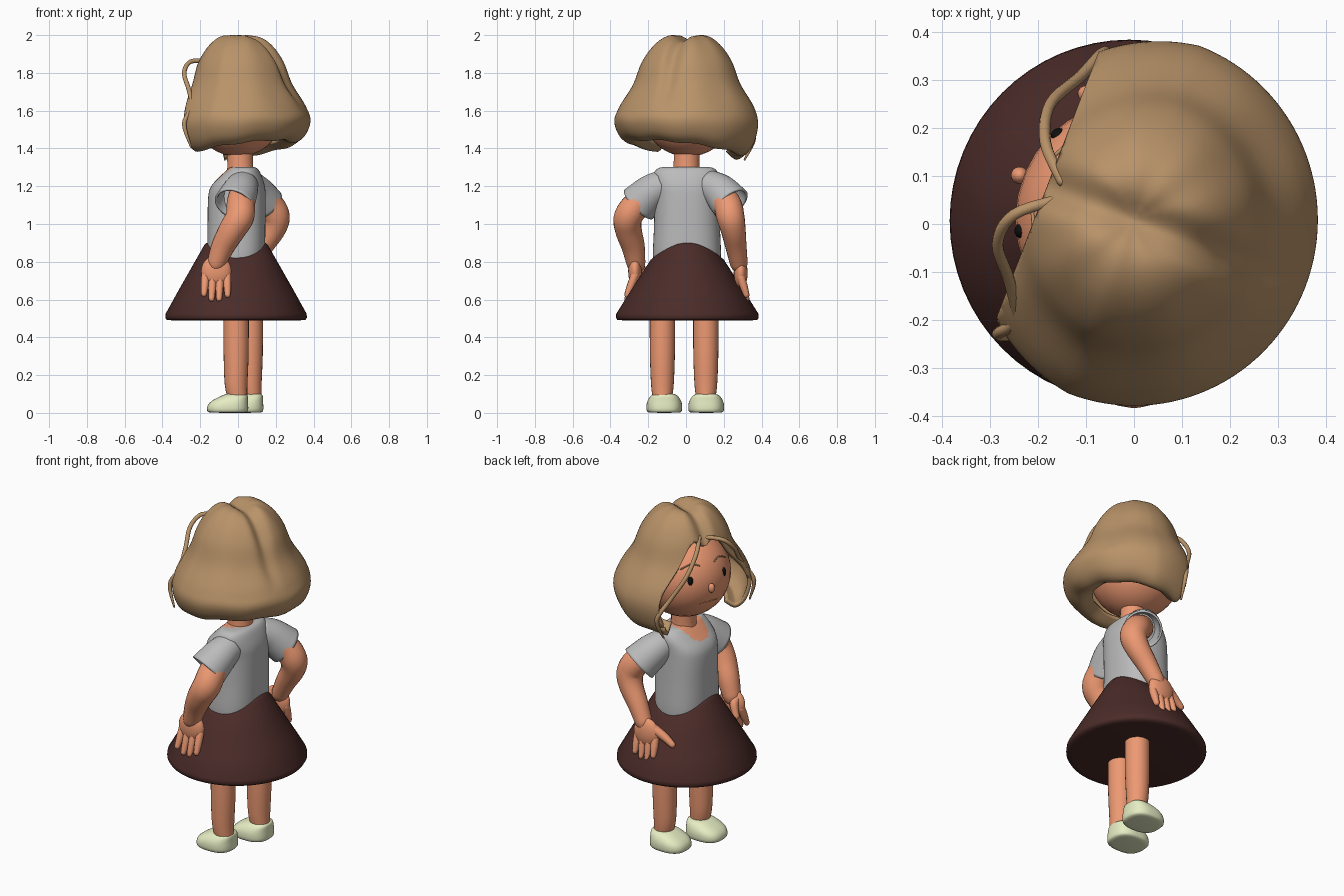
import bpy, bmesh, math
from mathutils import Vector, Matrix

if "Cube" in bpy.data.objects:
    bpy.data.objects.remove(bpy.data.objects["Cube"])

def mat(name, c):
    m = bpy.data.materials.new(name)
    m.diffuse_color = (*c, 1)
    m.use_nodes = True
    m.node_tree.nodes["Principled BSDF"].inputs["Base Color"].default_value = m.diffuse_color
    return m

SKIN = mat("skin", (.85, .32, .17))
HAIR = mat("hair", (.48, .29, .14))
SKIRT = mat("skirt", (.07, .025, .022))
SHOE = mat("shoe", (.8, .85, .55))
BLACK = mat("black", (.005, .005, .005))
GREY = mat("grey", (.5, .5, .5))

def finish(name, bm, material=None, subsurf=0, thick=0):
    bmesh.ops.recalc_face_normals(bm, faces=bm.faces)
    for f in bm.faces:
        f.smooth = True
    me = bpy.data.meshes.new(name)
    bm.to_mesh(me)
    bm.free()
    ob = bpy.data.objects.new(name, me)
    bpy.context.collection.objects.link(ob)
    if material:
        me.materials.append(material)
    if thick:
        s = ob.modifiers.new("thickness", 'SOLIDIFY')
        s.thickness, s.offset = thick, -1
    if subsurf:
        ob.modifiers.new("smooth", 'SUBSURF').levels = subsurf
        ob.modifiers["smooth"].render_levels = subsurf
    return ob

def smooth_path(pts, n):
    """Catmull-Rom samples through tuples."""
    p = [pts[0]] + list(pts) + [pts[-1]]
    out = []
    for i in range(1, len(p) - 2):
        for k in range(n):
            t = k / n
            out.append(tuple(.5 * (2*b + (c-a)*t + (2*a-5*b+4*c-d)*t*t + (3*b-a-3*c+d)*t**3)
                             for a, b, c, d in zip(*p[i-1:i+3])))
    return out + [tuple(pts[-1])]

def bridge(bm, rings, caps=True):
    for a, b in zip(rings, rings[1:]):
        for i in range(len(a)):
            j = (i + 1) % len(a)
            bm.faces.new((a[i], a[j], b[j], b[i]))
    if caps:
        bm.faces.new(rings[0])
        bm.faces.new(rings[-1])

def tube(bm, pts, seg=16, caps=True, n=5):
    """Round tube through (x, y, z, radius) points with rounded ends."""
    s = [(Vector(q[:3]), q[3]) for q in smooth_path(pts, n)]
    if caps:
        for idx, nb in ((0, 1), (-1, -2)):
            (p, r), d = s[idx], (s[idx][0] - s[nb][0]).normalized()
            ext = [(p + d*r*.55, r*.83), (p + d*r*.9, r*.45)]
            s = ext[::-1] + s if idx == 0 else s + ext
    rings, q, prev = [], None, None
    for i, (p, r) in enumerate(s):
        t = (s[min(i+1, len(s)-1)][0] - s[max(i-1, 0)][0]).normalized()
        q = t.to_track_quat('Z', 'X') if q is None else prev.rotation_difference(t) @ q
        prev = t
        rings.append([bm.verts.new(p + q @ Vector((r*math.cos(a), r*math.sin(a), 0)))
                      for a in (2*math.pi*k/seg for k in range(seg))])
    bridge(bm, rings, caps)

def tube_ob(name, pts, material, caps=True, thick=0, seg=16):
    bm = bmesh.new()
    tube(bm, pts, seg, caps)
    return finish(name, bm, material, thick=thick)

def ball(bm, loc, size):
    bmesh.ops.create_uvsphere(bm, u_segments=32, v_segments=20, radius=1,
                              matrix=Matrix.Translation(loc) @ Matrix.Diagonal((*size, 1)))

def ball_ob(name, loc, size, material):
    bm = bmesh.new()
    ball(bm, loc, size)
    return finish(name, bm, material)

def loft(name, rings, material=None, e=2.0, seg=40, subsurf=1):
    """Superellipse rings (z, cx, cy, rx, ry)."""
    bm, vs = bmesh.new(), []
    p = lambda v: math.copysign(abs(v)**(2/e), v)
    for z, cx, cy, rx, ry in rings:
        vs.append([bm.verts.new((cx + rx*p(math.cos(a)), cy + ry*p(math.sin(a)), z))
                   for a in (2*math.pi*k/seg for k in range(seg))])
    bridge(bm, vs)
    return finish(name, bm, material, subsurf)

# shoes and legs
for side, sx, sy, lx, ly in (("left", -.055, -.115, -.01, -.125), ("right", .025, .107, .065, .105)):
    loft(side + "_shoe", [(0, sx, sy, .10, .085), (.006, sx, sy, .11, .094), (.04, sx, sy, .11, .096),
                          (.065, sx+.01, sy, .097, .09), (.088, sx+.035, sy, .073, .075),
                          (.1, sx+.045, sy, .058, .06), (.102, sx+.045, sy, .03, .03)], SHOE, 2.6)
    tube_ob(side + "_leg", [(lx+.01, ly, .07, .05), (lx, ly, .15, .06), (lx, ly, .3, .066),
                            (lx, ly, .45, .067), (lx, ly, .5, .067)], SKIN, seg=24)

# skirt with wavy waist and closed underside
bm, rings = bmesh.new(), []
for t, k in ((-3, .9), (-2, .98), (-1, 1.0), (0, .995), (.33, 1), (.66, 1), (.97, 1), (1, .97), (1, .7)):
    ring = []
    for i in range(64):
        a = 2*math.pi*i/64
        top = .86 + .04*math.cos(2*a)
        u = max(t, 0)
        z = .525 + (top - .525)*u if t >= 0 else {-3: .49, -2: .492, -1: .505}[t]
        rx, ry = .375 + (.162 - .375)*u, .378 + (.188 - .378)*u
        ring.append(bm.verts.new((-.01 + k*rx*math.cos(a), .007 + k*ry*math.sin(a), z)))
    rings.append(ring)
bridge(bm, rings)
finish("skirt", bm, SKIRT)

# shirt body with a scooped skin-coloured neckline, and neck
shirt = loft("shirt", smooth_path([(.78, -.01, .005, .14, .175), (.85, -.01, .005, .152, .18),
             (1.0, -.008, .005, .153, .174), (1.14, -.006, .003, .152, .172), (1.2, 0, 0, .142, .175),
             (1.25, .015, 0, .112, .175), (1.285, .025, 0, .085, .16), (1.3, .025, 0, .065, .13),
             (1.303, .025, 0, .03, .06)], 4), GREY, 2.4, 96, 0)
shirt.data.materials.append(SKIN)
for f in shirt.data.polygons:
    c = f.center
    if c.z > 1.19 and ((c.x + .02)/.105)**2 + (c.y/.095)**2 < 1:
        f.material_index = 1
tube_ob("neck", [(.015, .003, 1.22, .08), (.012, .003, 1.3, .069), (.01, .005, 1.42, .07)], SKIN, seg=24)

# sleeves
tube_ob("left_sleeve", [(.03, -.11, 1.21, .08), (.01, -.18, 1.17, .095), (-.02, -.25, 1.105, .108)], GREY, False, .012, 28)
tube_ob("right_sleeve", [(.05, .11, 1.21, .08), (.09, .18, 1.17, .095), (.14, .24, 1.105, .106)], GREY, False, .012, 28)

# arms with palm, fingers and thumb
def arm(name, path, palm, tips_x, tip_y, thumb):
    bm = bmesh.new()
    tube(bm, path, 20)
    x, y, z = palm
    ball(bm, palm, (.08, .036, .085))
    for i, tx in enumerate(tips_x):
        fx = x + (i - 1.5)*.038
        tipz = (.63, .605, .605, .625)[i]
        tube(bm, [(fx, y, z - .02, .022), ((fx+tx)/2, (y+tip_y)/2, (z+tipz)/2 - .01, .021), (tx, tip_y, tipz, .016)], 10)
    tube(bm, [(x - .03, y, z + .04, .028)] + thumb, 10)
    finish(name, bm, SKIN)

arm("left_arm", [(.03, -.15, 1.18, .07), (.015, -.25, 1.11, .075), (.01, -.305, 1.04, .076), (-.03, -.305, .97, .071),
                 (-.08, -.28, .88, .062), (-.115, -.265, .79, .05)],
    (-.115, -.27, .75), (-.18, -.14, -.1, -.055), -.31, [(-.15, -.235, .76, .024), (-.175, -.22, .7, .018)])
arm("right_arm", [(.08, .15, 1.18, .07), (.16, .215, 1.11, .075), (.2, .235, 1.04, .074), (.185, .25, .97, .066),
                  (.13, .265, .88, .056), (.08, .28, .79, .047)],
    (.055, .29, .74), (-.01, .03, .07, .11), .32, [(-.05, .275, .735, .024), (-.1, .272, .7, .018)])

# head and face, turned a little to the side
YAW, HC, HR = math.radians(159), Vector((0, .01, 1.605)), .248
ball_ob("head", HC, (HR, HR, HR), SKIN)

def face(a, z, off=0.0):
    r = math.sqrt(HR**2 - (z - HC.z)**2) + off
    b = YAW + math.radians(a)
    return (HC.x + r*math.cos(b), HC.y + r*math.sin(b), z)

for side, s in (("left", 1), ("right", -1)):
    ball_ob(side + "_eye", face(27*s, 1.65, -.009), (.016, .016, .027), BLACK)
    tube_ob(side + "_brow", [(*face(a*s, z, .001), .004) for a, z in ((13, 1.728), (25, 1.738), (40, 1.715))], HAIR, seg=8)
ball_ob("nose", face(0, 1.6, .008), (.018, .018, .027), SKIN)
tube_ob("mouth", [(*face(a, z, -.001), .003) for a, z in ((-14, 1.507), (0, 1.511), (14, 1.507))], SKIN, seg=8)

# hair: profile swept round the head, sliced open in front of the face
prof = smooth_path([(.004, 2.0), (.1, 1.997), (.175, 1.95), (.24, 1.86), (.287, 1.74), (.36, 1.62),
                    (.384, 1.53), (.352, 1.43), (.29, 1.385), (.225, 1.42)], 5)

def hair_point(phi, r, z):
    c, s = math.cos(phi), math.sin(phi)
    r *= 1 - .14*max(0, c)
    if z < 1.6:                                  # nape shorter than the sides
        z = 1.6 - (1.6 - z)*(.98 + .23*c - .1*s)
    lx, ly = r*c, r*s
    fade = max(0, min(1, (z - 1.6)/.3))
    dip = fade*math.exp(-(ly/.04)**2)            # centre parting
    z -= .035*dip
    z += .004*math.sin(9*phi)*(1 - dip)*min(1, r/.3)
    lx *= 1 - .08*dip
    b = Matrix.Rotation(YAW, 3, 'Z') @ Vector((lx, ly, 0))
    return Vector((b.x, b.y*1.012 + .009, z))

bm = bmesh.new()
bridge(bm, [[bm.verts.new(hair_point(2*math.pi*k/120, r, z)) for k in range(120)] for r, z in prof], False)
bm.faces.new(list(bm.verts)[:120])
front = Vector((math.cos(YAW), math.sin(YAW), 0))
bmesh.ops.bisect_plane(bm, geom=bm.verts[:] + bm.edges[:] + bm.faces[:], dist=1e-4,
                       plane_co=front*.198, plane_no=front, clear_outer=True)
chin = [f for f in bm.faces if (c := f.calc_center_median()).z < 1.56
        and c.dot(front) > .56*math.hypot(c.x, c.y)]
bmesh.ops.delete(bm, geom=chin, context='FACES')
finish("hair", bm, HAIR, thick=.022)

# loose strands beside the face
tube_ob("right_strand", [(-.15, .09, 1.87, .012), (-.185, .17, 1.81, .012), (-.175, .25, 1.7, .012), (-.11, .31, 1.57, .012),
                         (-.06, .36, 1.46, .012), (-.07, .31, 1.34, .005)], HAIR, seg=10)
tube_ob("left_strand", [(-.16, .05, 1.86, .012), (-.25, .02, 1.86, .012), (-.285, -.04, 1.8, .012), (-.26, -.12, 1.71, .012),
                        (-.245, -.2, 1.62, .012), (-.285, -.23, 1.53, .012), (-.25, -.24, 1.41, .005)], HAIR, seg=10)
